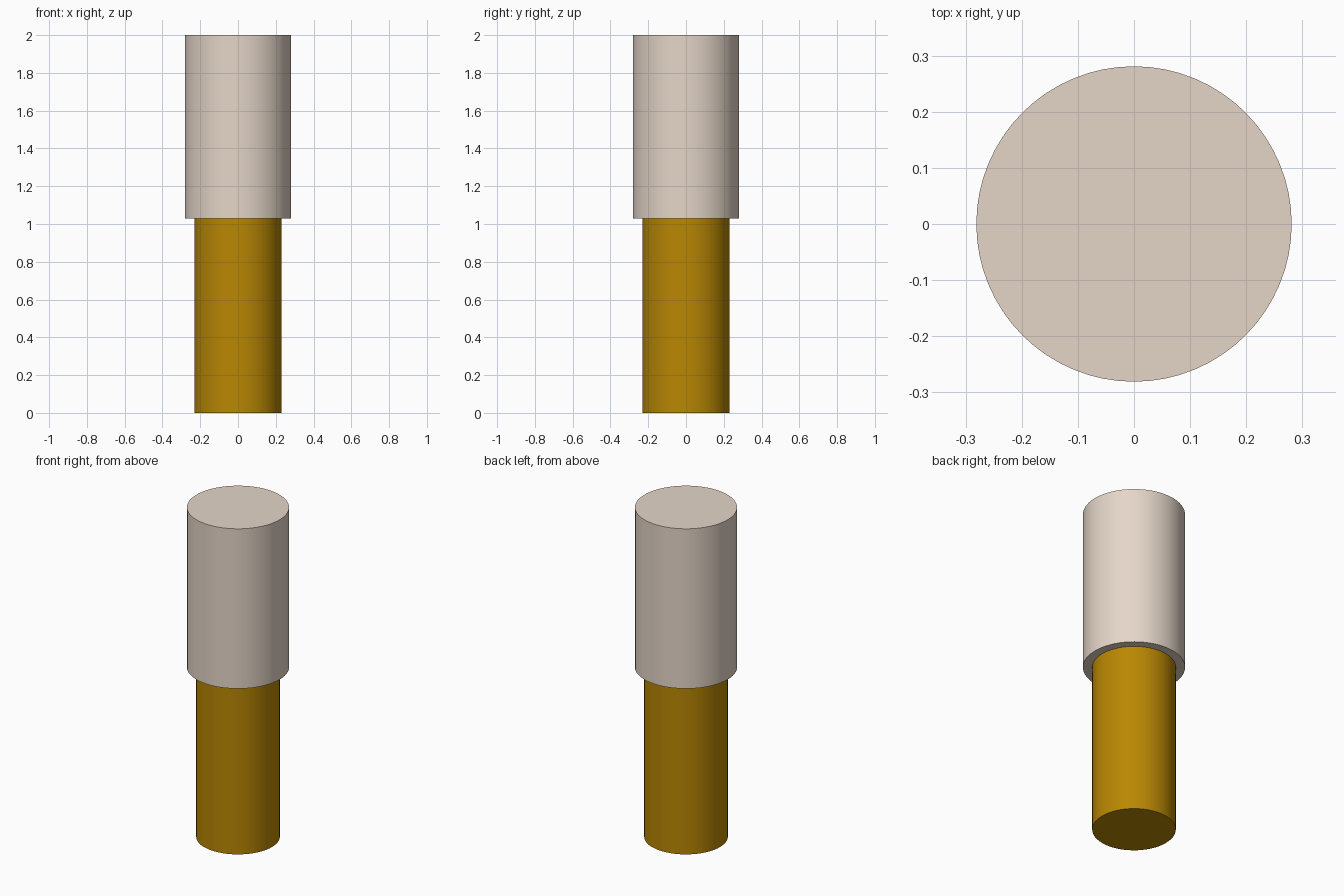
import bpy
from math import radians

if "Cube" in bpy.data.objects:
    bpy.data.objects.remove(bpy.data.objects["Cube"])


def material(name, srgb):
    mat = bpy.data.materials.new(name)
    mat.diffuse_color = (*[(c / 255) ** 2.2 for c in srgb], 1)
    mat.use_nodes = True
    mat.node_tree.nodes["Principled BSDF"].inputs["Base Color"].default_value = mat.diffuse_color
    return mat


def cylinder(name, radius, z0, z1, mat):
    bpy.ops.mesh.primitive_cylinder_add(
        vertices=64, radius=radius, depth=z1 - z0, location=(0, 0, (z0 + z1) / 2))
    obj = bpy.context.object
    obj.name = name
    obj.data.materials.append(mat)
    bpy.ops.object.shade_smooth_by_angle(angle=radians(30))
    return obj


STEP_Z = 1.03

# Narrow golden lower body
cylinder("lower_body", 0.23, 0, STEP_Z, material("gold", (184, 134, 11)))

# Wider pale upper sleeve
cylinder("upper_sleeve", 0.281, STEP_Z, 2, material("pale_beige", (228, 213, 199)))
